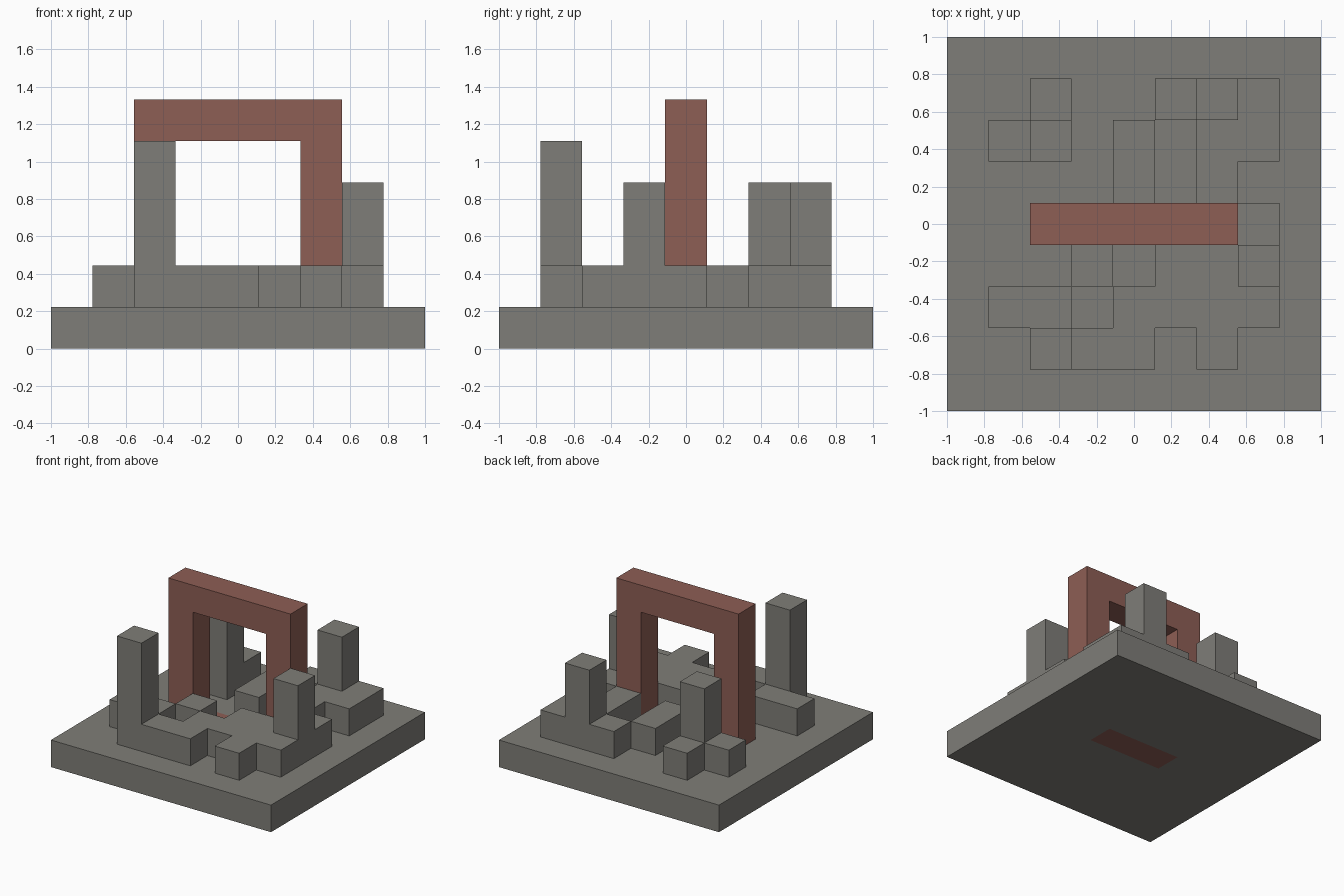
import bpy
import bmesh
from mathutils import Vector

U = 2 / 9  # edge length of one block

cube = bpy.data.objects.get("Cube")
if cube:
    bpy.data.objects.remove(cube, do_unlink=True)


def make_material(name, colour):
    mat = bpy.data.materials.new(name)
    mat.use_nodes = True
    mat.diffuse_color = colour
    mat.node_tree.nodes["Principled BSDF"].inputs["Base Color"].default_value = colour
    return mat


stone = make_material("grey stone", (0.212, 0.207, 0.188, 1))
brick = make_material("red brown brick", (0.27, 0.112, 0.09, 1))

# Ruin plan, back row first: number of blocks stacked on the plinth
PLAN = [".1..131",
        "13.1.11",
        "...1.1.",
        "......1",
        "..1.113",
        "11.1111",
        ".411.1."]
heights = {(c - 3, 3 - r): int(ch)
           for r, row in enumerate(PLAN) for c, ch in enumerate(row) if ch != "."}

# Block cells (column, row, level) of each part
threshold = {(i, 0, 0) for i in range(-1, 2)}
plinth = {(i, j, 0) for i in range(-4, 5) for j in range(-4, 5)} - threshold
low_walls = {(i, j, 1) for i, j in heights}
pillars = {(i, j, k) for (i, j), h in heights.items() for k in range(2, h + 1)}
arch = {(i, 0, k) for i in (-2, 2) for k in range(1, 5)}
arch |= {(i, 0, 5) for i in range(-2, 3)}
occupied = threshold | plinth | low_walls | pillars | arch


def build(name, cells, mat):
    """Make one clean mesh from blocks, leaving out faces hidden by neighbours."""
    bm = bmesh.new()
    for cell in sorted(cells):
        centre = Vector(cell) + Vector((0, 0, 0.5))
        for axis in range(3):
            for sign in (-1, 1):
                n = Vector((0, 0, 0))
                n[axis] = sign
                if tuple(int(v) for v in Vector(cell) + n) in occupied:
                    continue
                a = Vector((0, 0, 0))
                a[(axis + 1) % 3] = 0.5
                b = n.cross(a)
                mid = centre + n / 2
                bm.faces.new([bm.verts.new((mid + p) * U)
                              for p in (-a - b, a - b, a + b, b - a)])
    bmesh.ops.remove_doubles(bm, verts=bm.verts[:], dist=0.001)
    bmesh.ops.dissolve_limit(bm, angle_limit=0.01, verts=bm.verts[:], edges=bm.edges[:])
    mesh = bpy.data.meshes.new(name)
    bm.to_mesh(mesh)
    bm.free()
    mesh.materials.append(mat)
    bpy.context.collection.objects.link(bpy.data.objects.new(name, mesh))


build("plinth", plinth, stone)
build("low_walls", low_walls, stone)
build("pillars", pillars, stone)
build("threshold", threshold, brick)
build("arch", arch, brick)
